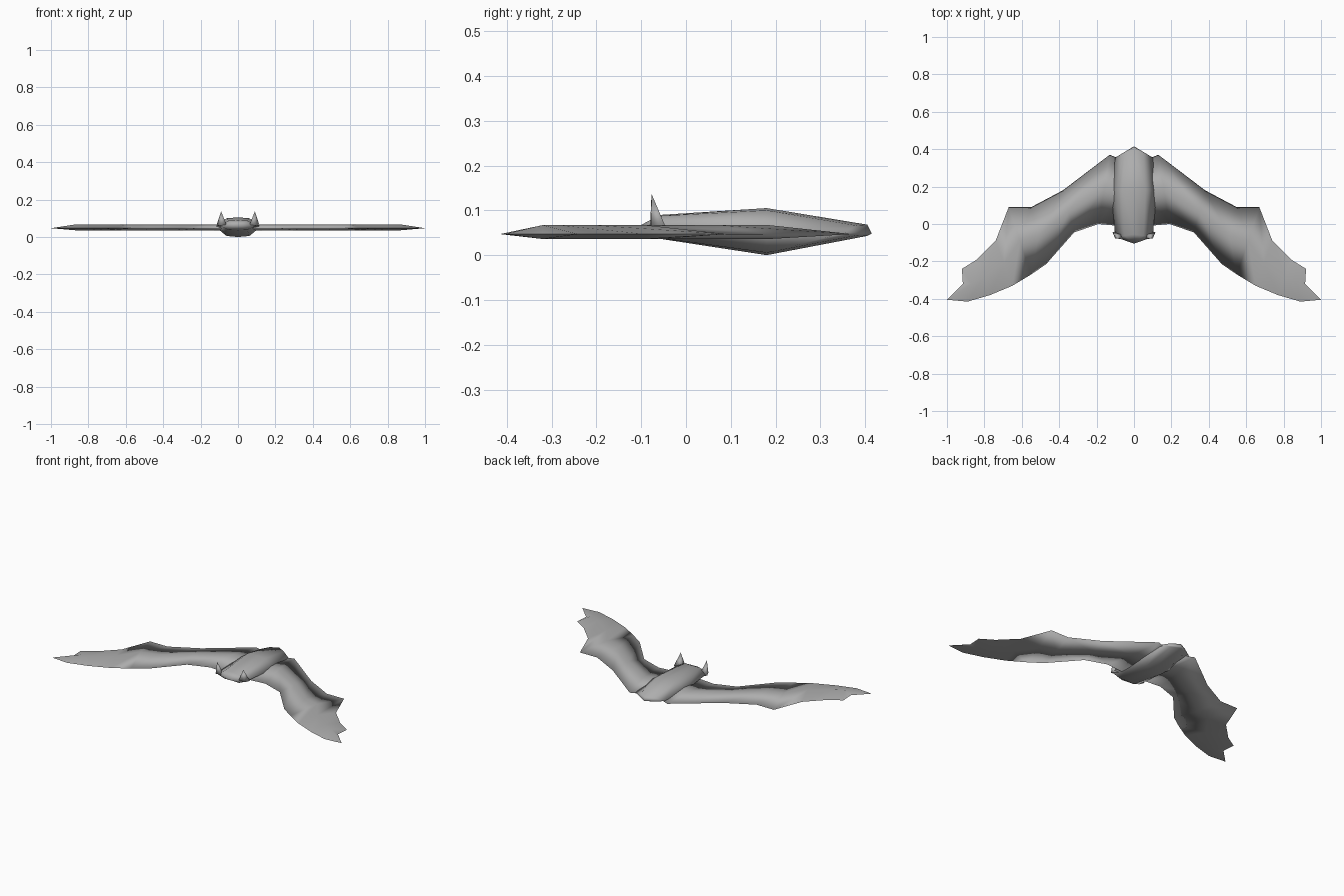
import bpy, bmesh

if "Cube" in bpy.data.objects:
    bpy.data.objects.remove(bpy.data.objects["Cube"])

grey = bpy.data.materials.new("dark_grey")
grey.diffuse_color = (0.42, 0.42, 0.42, 1)
grey.use_nodes = True
grey.node_tree.nodes["Principled BSDF"].inputs["Base Color"].default_value = grey.diffuse_color


def make(name, verts, faces, mirror=False, sharp_from=None):
    me = bpy.data.meshes.new(name)
    me.from_pydata(verts, [], faces)
    bm = bmesh.new()
    bm.from_mesh(me)
    bmesh.ops.recalc_face_normals(bm, faces=bm.faces)
    if sharp_from:  # crisp outline on the outer wing panel
        for ed in bm.edges:
            if all(abs(v.co.z - EDGE) < 1e-4 and v.index >= sharp_from for v in ed.verts):
                ed.smooth = False
    bm.to_mesh(me)
    bm.free()
    me.materials.append(grey)
    for p in me.polygons:
        p.use_smooth = True
    ob = bpy.data.objects.new(name, me)
    bpy.context.collection.objects.link(ob)
    if mirror:
        bpy.context.view_layer.objects.active = ob
        m = ob.modifiers.new("Mirror", 'MIRROR')
        m.use_clip = True
        bpy.ops.object.modifier_apply(modifier=m.name)
    return ob


# Scalloped bat wing: leading / trailing outline pairs with a raised mid ridge
EDGE, TOP, BOT = 0.047, 0.067, 0.036
stations = [
    ((0.08, 0.35), (0.08, -0.01)),
    ((0.13, 0.37), (0.19, 0.00)),
    ((0.38, 0.18), (0.32, -0.045)),
    ((0.55, 0.09), (0.47, -0.215)),
    ((0.67, 0.09), (0.55, -0.27)),
    ((0.74, -0.09), (0.65, -0.33)),
    ((0.84, -0.19), (0.77, -0.38)),
    ((0.92, -0.24), (0.89, -0.415)),
]
verts, faces = [], []
for i, (le, te) in enumerate(stations):
    mx, my = (le[0] + te[0]) / 2, (le[1] + te[1]) / 2
    if i == len(stations) - 1:
        mx, my = 0.87, -0.32
    verts += [(*le, EDGE), (mx, my, TOP), (*te, EDGE), (mx, my, BOT)]
for i in range(len(stations) - 1):
    for k in range(4):
        a, b = i * 4 + k, i * 4 + (k + 1) % 4
        faces.append((a, b, b + 4, a + 4))
# Wing tip fan
e = (len(stations) - 1) * 4
n = len(verts)
verts += [(0.915, -0.32, EDGE), (1.0, -0.405, EDGE)]
for a, b in [(e, n), (n, n + 1), (n + 1, e + 2)]:
    faces += [(a, b, e + 1), (b, a, e + 3)]
make("wings", verts, faces, mirror=True, sharp_from=16)

# Body: low-poly rings of (y at centre, y at side, half width, bottom, middle, top)
section = [(0, 1), (0.5, 0.9), (1, 0), (0.5, -0.9), (0, -1), (-0.5, -0.9), (-1, 0), (-0.5, 0.9)]
rings = [
    (0.405, 0.355, 0.10, 0.043, 0.05, 0.068),
    (0.18, 0.18, 0.122, 0.0, 0.055, 0.105),
    (-0.055, -0.07, 0.10, 0.036, 0.062, 0.09),
]
bv, bf = [], []
N = len(section)
for yc, ys, w, lo, mid, hi in rings:
    for sx, sz in section:
        z = mid + sz * ((hi - mid) if sz > 0 else (mid - lo))
        bv.append((sx * w, yc + (ys - yc) * abs(sx), z))
for r in range(len(rings) - 1):
    for k in range(N):
        a, b = r * N + k, r * N + (k + 1) % N
        bf.append((a, b, b + N, a + N))
nose, tail = len(bv), len(bv) + 1
bv += [(0, 0.415, 0.048), (0, -0.105, 0.065)]
last = (len(rings) - 1) * N
for k in range(N):
    k2 = (k + 1) % N
    bf += [(k, k2, nose), (last + k2, last + k, tail)]
make("body", bv, bf)

# Pair of upright ear-like tail fins
fv = [(0.065, -0.052, 0.066), (0.115, -0.045, 0.062), (0.10, -0.078, 0.062),
      (0.062, -0.08, 0.066), (0.09, -0.077, 0.137), (0.085, -0.03, 0.05)]
ff = [(0, 1, 4), (1, 2, 4), (2, 3, 4), (3, 0, 4),
      (1, 0, 5), (2, 1, 5), (3, 2, 5), (0, 3, 5)]
make("tail_fins", fv, ff, mirror=True)
